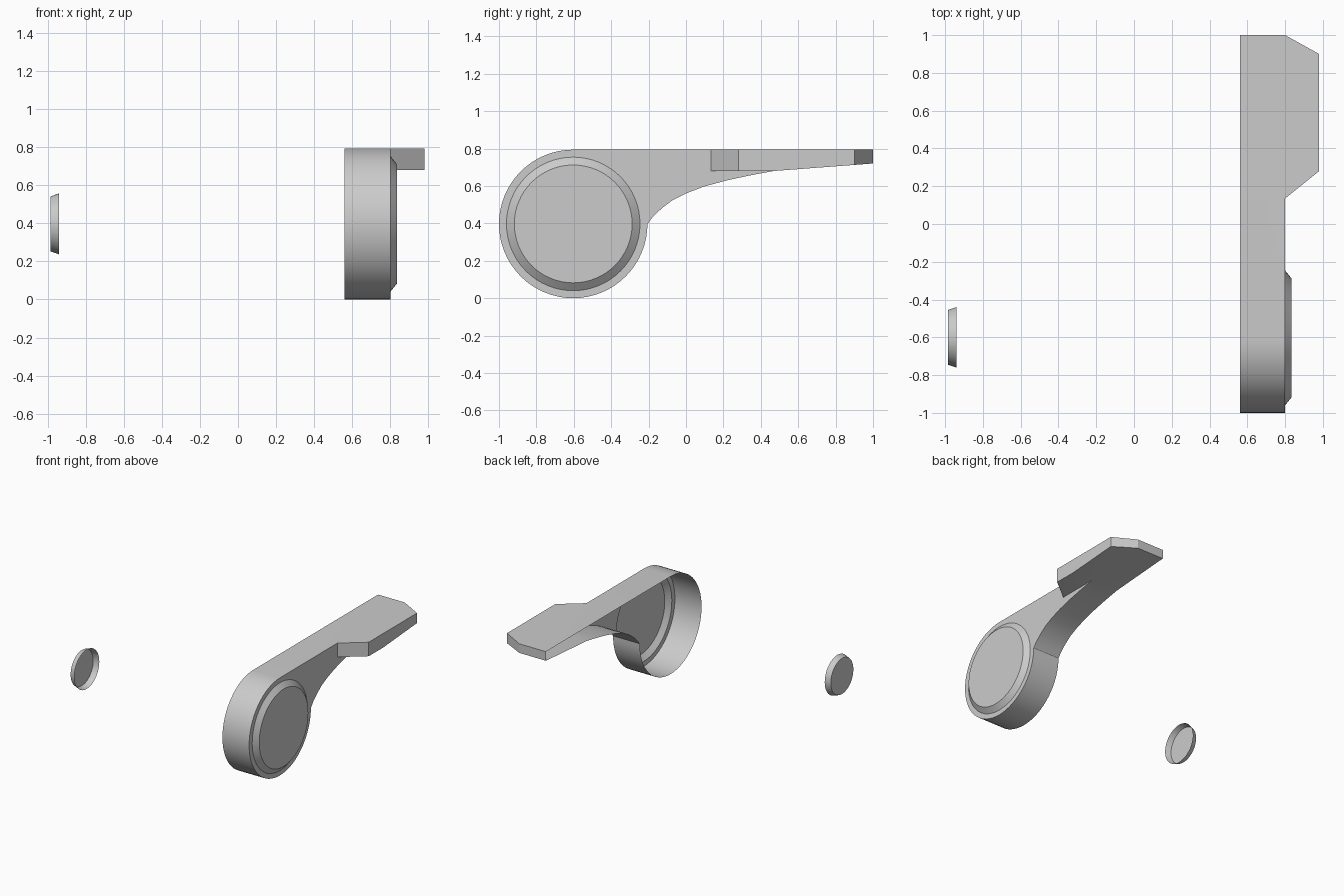
import bpy, bmesh, math

if "Cube" in bpy.data.objects:
    bpy.data.objects.remove(bpy.data.objects["Cube"])

SEG = 64
CY, CZ, R = -0.603, 0.397, 0.397      # drum centre and radius
X0, X1, X2 = 0.56, 0.80, 0.98         # open side, outer wall, tab edge
TOP = CZ + R


def circle(cy, cz, r, a0=0, a1=360, n=SEG):
    return [(cy + r * math.cos(math.radians(a0 + (a1 - a0) * i / n)),
             cz + r * math.sin(math.radians(a0 + (a1 - a0) * i / n)))
            for i in range(n + 1)]


def add_face(bm, pts):
    bm.faces.new([bm.verts.new(p) for p in pts])


def finish(bm, name):
    bmesh.ops.remove_doubles(bm, verts=bm.verts, dist=0.0005)
    bmesh.ops.recalc_face_normals(bm, faces=bm.faces)
    mesh = bpy.data.meshes.new(name)
    bm.to_mesh(mesh)
    bm.free()
    obj = bpy.data.objects.new(name, mesh)
    bpy.context.collection.objects.link(obj)
    bpy.ops.object.select_all(action='DESELECT')
    obj.select_set(True)
    bpy.context.view_layer.objects.active = obj
    bpy.ops.object.shade_smooth_by_angle(angle=math.radians(25))
    return obj


def cap(name, cy, cz, x_open, r_open, x_closed, r_closed):
    """Shallow tapered cup along x, open at one end."""
    bm = bmesh.new()
    a = circle(cy, cz, r_open)
    b = circle(cy, cz, r_closed)
    for i in range(SEG):
        add_face(bm, [(x_open, *a[i]), (x_open, *a[i + 1]),
                      (x_closed, *b[i + 1]), (x_closed, *b[i])])
    add_face(bm, [(x_closed, *p) for p in b[:-1]])
    return finish(bm, name)


def under(y):
    """Height of the underside of the tab."""
    return 0.68 + 0.04 * max(0, y - 0.47) / 0.53


# Lever shell: drum rim and curved underside, open towards -x
bm = bmesh.new()
arc = circle(CY, CZ, R, 90, 360, 48)
curve = [(-0.175, 0.437), (-0.13, 0.48), (-0.07, 0.525), (0, 0.56),
         (0.1, 0.598), (0.22, 0.63), (0.34, 0.656), (0.47, 0.68)]
rim = arc + curve
for p, q in zip(rim, rim[1:]):
    add_face(bm, [(X0, *p), (X1, *p), (X1, *q), (X0, *q)])

# Top plate with the thumb tab
tab = [(X1, 0.135), (X2, 0.28), (X2, 0.47), (X2, 0.9), (X1, 1.0), (X0, 1.0)]
add_face(bm, [(X0, CY, TOP), (X1, CY, TOP)] + [(x, y, TOP) for x, y in tab])

# Tab edges and underside
for (xa, ya), (xb, yb) in zip(tab, tab[1:]):
    add_face(bm, [(xa, ya, TOP), (xa, ya, under(ya)),
                  (xb, yb, under(yb)), (xb, yb, TOP)])
add_face(bm, [(x, y, under(y)) for x, y in tab[:3] + [(X1, 0.47)]])
add_face(bm, [(x, y, under(y)) for x, y in [(X0, 0.47), (X1, 0.47)] + tab[2:]])

# Outer side wall with a round hole for the pivot cap
edges = []
for loop in (rim + [(0.135, 0.68), (0.135, TOP)], circle(CY, CZ, 0.357)[:-1]):
    vs = [bm.verts.new((X1, *p)) for p in loop]
    edges += [bm.edges.new((vs[i - 1], vs[i])) for i in range(len(vs))]
bmesh.ops.triangle_fill(bm, use_beauty=True, edges=edges, normal=(1, 0, 0))
finish(bm, "lever_shell")

# Raised pivot cap on the drum, and the loose small cap on the far side
cap("pivot_cap", CY, CZ, X1, 0.357, 0.834, 0.315)
cap("small_cap", -0.6, CZ, -0.94, 0.16, -0.984, 0.145)
